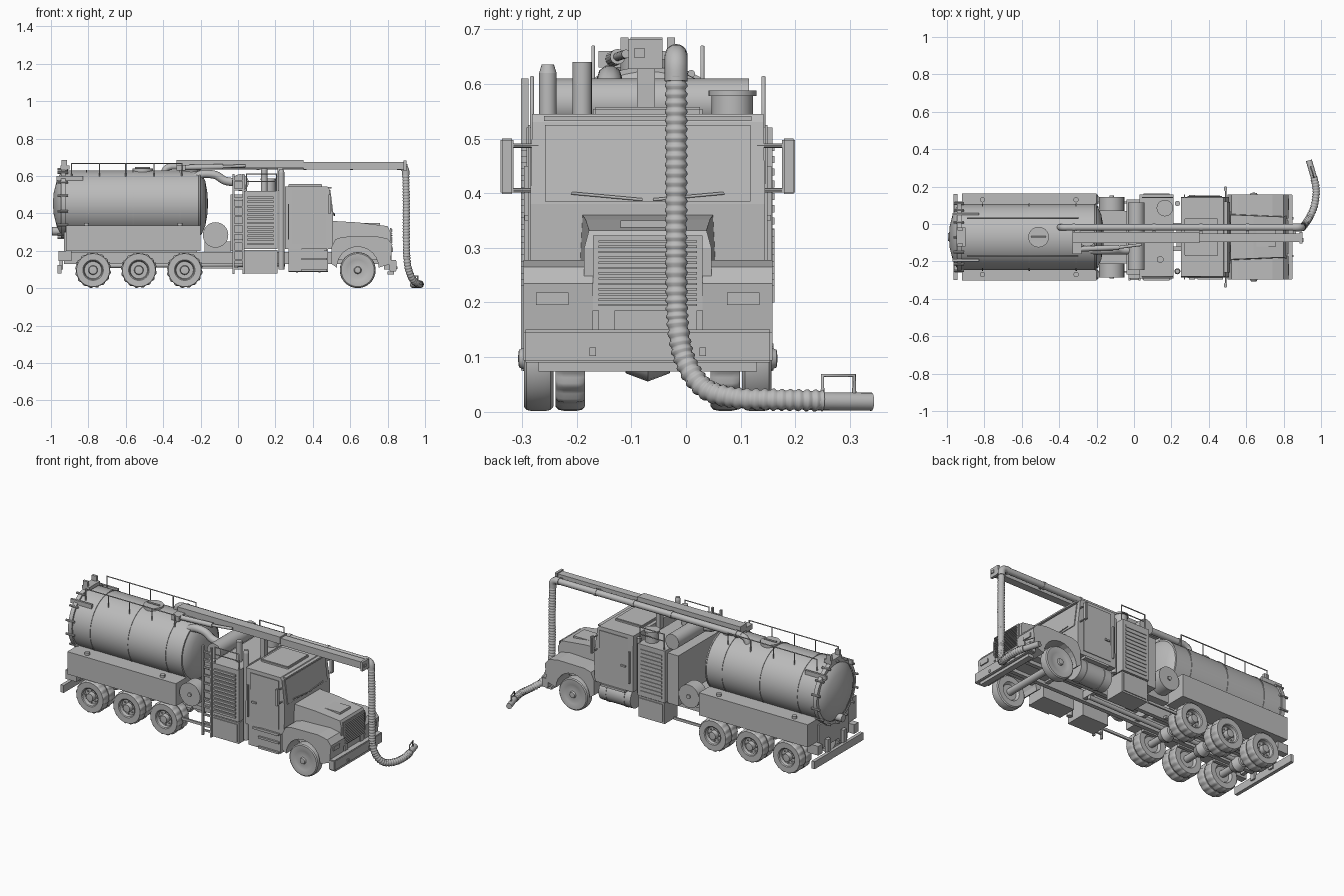
import bpy, bmesh, math
from mathutils import Vector, Matrix

CY = -0.07                       # truck centre line
SIDES = ((-1, "right"), (1, "left"))
grey = bpy.data.materials.new("plain grey")
grey.diffuse_color = (0.5, 0.5, 0.5, 1)


def add(name, bm, smooth=False):
    bmesh.ops.remove_doubles(bm, verts=bm.verts, dist=1e-5)
    bmesh.ops.recalc_face_normals(bm, faces=bm.faces)
    me = bpy.data.meshes.new(name)
    bm.to_mesh(me)
    bm.free()
    me.materials.append(grey)
    if smooth:
        me.shade_smooth()
        me.set_sharp_from_angle(angle=math.radians(35))
    ob = bpy.data.objects.new(name, me)
    bpy.context.collection.objects.link(ob)
    return ob


def box(name, x0, x1, y0, y1, z0, z1, bevel=0):
    bm = bmesh.new()
    m = Matrix.Translation(((x0 + x1) / 2, (y0 + y1) / 2, (z0 + z1) / 2)) @ \
        Matrix.Diagonal((x1 - x0, abs(y1 - y0), z1 - z0, 1))
    bmesh.ops.create_cube(bm, size=1, matrix=m)
    if bevel:
        bmesh.ops.bevel(bm, geom=bm.edges[:], offset=bevel, segments=2, affect='EDGES')
    return add(name, bm)


def pair(name, x0, x1, o0, o1, z0, z1, bevel=0):
    """Box on both sides, o = distance from the centre line."""
    for s, tag in SIDES:
        box(f"{name}_{tag}", x0, x1, CY + s * o0, CY + s * o1, z0, z1, bevel)


def prism(name, prof, y0, y1, taper=None):
    """Extrude an (x, z) profile along y; taper(x, z) scales the width."""
    bm = bmesh.new()
    c, h = (y0 + y1) / 2, (y1 - y0) / 2
    rows = [[bm.verts.new((x, c + s * h * (taper(x, z) if taper else 1), z)) for x, z in prof]
            for s in (-1, 1)]
    bm.faces.new(rows[0])
    bm.faces.new(rows[1])
    for i in range(len(prof)):
        j = (i + 1) % len(prof)
        bm.faces.new((rows[0][i], rows[0][j], rows[1][j], rows[1][i]))
    return add(name, bm)


def lathe(name, prof, loc, axis, seg=32, lug=0):
    """Spin (radius, offset) points about an axis; lug cuts tread grooves."""
    bm = bmesh.new()
    rmax = max(r for r, _ in prof)
    rings = []
    for i in range(seg):
        a = 2 * math.pi * i / seg
        ring = []
        for r, t in prof:
            if lug and r > rmax - 0.004 and i % 4 < 2:
                r -= lug
            u, v = r * math.cos(a), r * math.sin(a)
            p = {'x': (t, u, v), 'y': (u, t, v), 'z': (u, v, t)}[axis]
            ring.append(bm.verts.new(Vector(loc) + Vector(p)))
        rings.append(ring)
    for i in range(seg):
        a, b = rings[i], rings[(i + 1) % seg]
        for k in range(len(prof) - 1):
            bm.faces.new((a[k], a[k + 1], b[k + 1], b[k]))
    return add(name, bm, True)


def cyl(name, p0, p1, r, r2=None, seg=16):
    p0, p1 = Vector(p0), Vector(p1)
    d = p1 - p0
    m = Matrix.Translation((p0 + p1) / 2) @ d.to_track_quat('Z', 'Y').to_matrix().to_4x4()
    bm = bmesh.new()
    bmesh.ops.create_cone(bm, cap_ends=True, segments=seg, radius1=r,
                          radius2=r if r2 is None else r2, depth=d.length, matrix=m)
    return add(name, bm, seg > 6)


def spline(pts, n):
    """Smooth path through the points."""
    p = [Vector(q) for q in pts]
    p = [2 * p[0] - p[1]] + p + [2 * p[-1] - p[-2]]
    out = []
    for a, b, c, d in zip(p, p[1:], p[2:], p[3:]):
        k = max(2, round((c - b).length / n))
        for i in range(k):
            t = i / k
            out.append(0.5 * (2 * b + (c - a) * t + (2 * a - 5 * b + 4 * c - d) * t * t
                              + (3 * b - a - 3 * c + d) * t ** 3))
    return out + [p[-2]]


def tube(name, pts, r, rib=None, res=3):
    cu = bpy.data.curves.new(name, 'CURVE')
    cu.dimensions, cu.bevel_depth, cu.bevel_resolution = '3D', r, res
    cu.use_fill_caps = True
    sp = cu.splines.new('POLY')
    sp.points.add(len(pts) - 1)
    for i, q in enumerate(pts):
        sp.points[i].co = (*q, 1)
        sp.points[i].radius = rib / r if rib and i % 4 < 2 else 1
    cu.materials.append(grey)
    ob = bpy.data.objects.new(name, cu)
    bpy.context.collection.objects.link(ob)
    bpy.ops.object.select_all(action='DESELECT')
    ob.select_set(True)
    bpy.context.view_layer.objects.active = ob
    bpy.ops.object.convert(target='MESH')
    return ob


# Chassis, axles and rear bumper
pair("frame_rail", -0.93, 0.80, 0.05, 0.075, 0.13, 0.195)
for i, x in enumerate((-0.9, -0.65, -0.4, -0.12, 0.24, 0.5)):
    box(f"cross_member_{i}", x - 0.012, x + 0.012, CY - 0.06, CY + 0.06, 0.14, 0.185)
pair("rear_bracket", -0.96, -0.89, 0.15, 0.19, 0.145, 0.2)
pair("bumper_hanger", -0.955, -0.935, 0.06, 0.09, 0.1, 0.2)
box("rear_bumper", -0.965, -0.945, CY - 0.23, CY + 0.23, 0.08, 0.125)
box("rear_panel", -0.93, -0.91, CY - 0.14, CY + 0.14, 0.15, 0.3)
pair("side_guard", -0.2, 0.0, 0.18, 0.19, 0.105, 0.12)
cyl("drive_shaft", (-0.775, CY, 0.12), (0.25, CY, 0.13), 0.013)

# Wheels
tyre = [(0.055, -0.026), (0.088, -0.027), (0.094, -0.022), (0.096, -0.012),
        (0.096, 0.012), (0.094, 0.022), (0.088, 0.027), (0.055, 0.026)]
dish = [(0.055, 0.026), (0.05, 0.022), (0.046, 0.004), (0.025, 0.004), (0.022, 0.03), (0.0, 0.032)]
flat = [(0.055, 0.026), (0.05, 0.024), (0.02, 0.027), (0.016, 0.036), (0, 0.038)]
back = [(0.0, -0.012), (0.045, -0.012), (0.055, -0.026)]
for n, x in enumerate((-0.775, -0.53, -0.285, 0.64)):
    rear = x < 0
    cyl(f"axle_{n}", (x, CY - 0.2, 0.097), (x, CY + 0.2, 0.097), 0.02)
    if rear:
        lathe(f"differential_{n}", [(0, -.05), (.03, -.04), (.045, 0), (.03, .04), (0, .05)], (x, CY, 0.1), 'y', 16)
        pair(f"leaf_spring_{n}", x - 0.09, x + 0.09, 0.08, 0.1, 0.125, 0.14)
    for s, tag in SIDES:
        for k, o in enumerate((0.2, 0.142) if rear else (0.2,)):
            prof = back + tyre[1:] + (dish if rear else flat)[1:]
            lathe(f"wheel_{n}_{k}_{tag}", [(r, t * s) for r, t in prof],
                  (x, CY + s * o, 0.097), 'y', 64, 0.005 if rear else 0)
        if rear:
            for b in range(8):
                a = b * math.pi / 4
                c = (x + 0.035 * math.cos(a), CY + s * 0.203, 0.097 + 0.035 * math.sin(a))
                cyl(f"wheel_nut_{n}_{b}_{tag}", c, (c[0], c[1] + s * 0.008, c[2]), 0.004, seg=6)

# Tank, rear door, bands and side lockers
R, TZ = 0.177, 0.453
lathe("tank", [(0, -0.99), (0.06, -0.985), (0.12, -0.97), (0.16, -0.95), (R, -0.93), (R, -0.21),
               (0.165, -0.195), (0.12, -0.175), (0.06, -0.164), (0, -0.16)], (0, CY, TZ), 'x', 48)
for n, (x, w, e) in enumerate(((-0.935, 0.012, 0.009), (-0.81, 0.004, 0.003), (-0.56, 0.004, 0.003),
                               (-0.31, 0.004, 0.003), (-0.205, 0.004, 0.002))):
    lathe(f"tank_band_{n}", [(R - .01, -w), (R + e, -w), (R + e, w), (R - .01, w)], (x, CY, TZ), 'x', 48)
for i in range(14):
    a = 2 * math.pi * (i + 0.5) / 14
    y, z = CY + 0.184 * math.cos(a), TZ + 0.184 * math.sin(a)
    cyl(f"door_latch_{i}", (-0.965, y, z), (-0.91, y, z), 0.007, seg=8)
box("door_hinge", -0.95, -0.9, CY - 0.05, CY + 0.05, 0.635, 0.655)
pair("hinge_post", -0.945, -0.915, 0.035, 0.05, 0.63, 0.685)
pair("hinge_arm", -0.97, -0.83, 0.118, 0.13, 0.575, 0.6)
cyl("rear_valve", (-0.995, CY, 0.305), (-0.93, CY, 0.305), 0.022)
pair("side_locker", -0.92, -0.2, 0.10, 0.232, 0.2, 0.335)
box("tank_cradle", -0.9, -0.22, CY - 0.1, CY + 0.1, 0.19, 0.31)
for s, tag in SIDES:
    for x in (-0.81, -0.31):
        cyl(f"locker_cap_{tag}", (x, CY + s * 0.2, 0.33), (x, CY + s * 0.2, 0.35), 0.014)
    # Walkway rail on the tank
    y = CY + s * 0.1
    tube(f"tank_rail_{tag}", [(-0.89, y, 0.6), (-0.89, y, 0.668), (-0.3, y, 0.668), (-0.3, y, 0.6)], 0.004, res=1)
    for x in (-0.74, -0.6, -0.45):
        cyl(f"rail_post_{tag}", (x, y, 0.59), (x, y, 0.668), 0.003, seg=8)
    # Round drum between tank and cabinet
    cyl(f"drum_{tag}", (-0.12, CY + s * 0.14, 0.285), (-0.12, CY + s * 0.215, 0.285), 0.068, seg=32)
    cyl(f"drum_hub_{tag}", (-0.12, CY + s * 0.21, 0.285), (-0.12, CY + s * 0.222, 0.285), 0.012)
box("drum_bridge", -0.18, -0.04, CY - 0.14, CY + 0.14, 0.19, 0.25)
cyl("manhole", (-0.51, CY, 0.61), (-0.51, CY, 0.64), 0.055, seg=24)
cyl("manhole_handle", (-0.55, CY, 0.644), (-0.47, CY, 0.644), 0.005, seg=8)

# Equipment cabinet with louvres, lower boxes and rail
box("cabinet", 0.03, 0.21, CY - 0.222, CY + 0.228, 0.21, 0.52)
box("cabinet_rear", -0.04, 0.03, CY - 0.2, CY + 0.2, 0.2, 0.5)
pair("lower_box", 0.035, 0.21, 0.1, 0.222, 0.08, 0.205)
pair("lower_box_lid", 0.045, 0.2, 0.222, 0.227, 0.09, 0.195)
for i in range(12):
    z = 0.23 + i * 0.0225
    pair(f"louvre_{i}", 0.05, 0.19, 0.215, 0.232, z, z + 0.013)
for s, tag in SIDES:
    y = CY + s * 0.212
    tube(f"cabinet_rail_{tag}", [(0.045, y, 0.52), (0.045, y, 0.612), (0.205, y, 0.612), (0.205, y, 0.52)], 0.004, res=1)
    tube(f"cabinet_rail_middle_{tag}", [(0.045, y, 0.57), (0.205, y, 0.57)], 0.003, res=1)
cyl("filter_drum", (0.012, -0.245, 0.565), (0.012, 0.115, 0.565), 0.045, seg=24)
cyl("air_cleaner", (0.165, 0.085, 0.52), (0.165, 0.085, 0.578), 0.038, seg=24)
cyl("air_cleaner_lid", (0.165, 0.085, 0.578), (0.165, 0.085, 0.588), 0.044, seg=24)
cyl("vent_pipe", (0.14, -0.19, 0.52), (0.14, -0.19, 0.64), 0.018)
cyl("exhaust_stack", (0.232, -0.253, 0.1), (0.232, -0.253, 0.62), 0.016)
cyl("exhaust_tip", (0.232, -0.253, 0.62), (0.232, -0.253, 0.636), 0.016, 0.011)
cyl("left_stack", (0.232, 0.11, 0.2), (0.232, 0.11, 0.53), 0.014)

# Ladder
for x in (-0.025, 0.03):
    box("ladder_rail", x - 0.005, x + 0.005, -0.302, -0.288, 0.075, 0.61)
for i in range(11):
    z = 0.1 + i * 0.047
    box(f"ladder_rung_{i}", -0.025, 0.03, -0.3, -0.29, z, z + 0.01)
for z in (0.25, 0.47):
    box("ladder_bracket", -0.03, 0.035, -0.292, -0.25, z, z + 0.012)

# Cab
prism("cab", [(0.25, 0.21), (0.505, 0.21), (0.508, 0.38), (0.488, 0.53), (0.478, 0.545), (0.25, 0.545)],
      CY - 0.215, CY + 0.215, lambda x, z: 1 if z < 0.5 else 0.985)
box("roof_panel", 0.27, 0.45, CY - 0.1, CY + 0.1, 0.54, 0.558, 0.004)
box("sun_visor", 0.47, 0.5, CY - 0.19, CY + 0.19, 0.532, 0.541)
prism("windscreen", [(0.506, 0.385), (0.512, 0.385), (0.494, 0.525), (0.488, 0.525)], CY - 0.188, CY + 0.188)
for s, tag in SIDES:
    tube(f"wiper_{tag}", [(0.516, CY + s * 0.01, 0.388), (0.514, CY + s * 0.14, 0.4)], 0.003, res=1)
    cyl(f"mirror_arm_low_{tag}", (0.49, CY + s * 0.2, 0.405), (0.49, CY + s * 0.255, 0.405), 0.004, seg=8)
    cyl(f"mirror_arm_high_{tag}", (0.49, CY + s * 0.2, 0.487), (0.49, CY + s * 0.255, 0.487), 0.004, seg=8)
pair("mirror", 0.482, 0.498, 0.246, 0.27, 0.398, 0.5, 0.003)
pair("door", 0.285, 0.47, 0.215, 0.219, 0.235, 0.525)
pair("grab_handle", 0.266, 0.274, 0.215, 0.227, 0.26, 0.45)
pair("door_handle", 0.295, 0.325, 0.218, 0.226, 0.35, 0.36)

# Step box, fuel tank
box("step_box", 0.27, 0.48, CY - 0.215, CY - 0.1, 0.09, 0.21)
for z in (0.09, 0.15, 0.2):
    box("step", 0.34, 0.475, CY - 0.226, CY - 0.2, z, z + 0.012)
cyl("fuel_tank", (0.27, CY + 0.15, 0.15), (0.48, CY + 0.15, 0.15), 0.063, seg=24)
for x in (0.31, 0.43):
    cyl("fuel_strap", (x, CY + 0.15, 0.15), (x + 0.012, CY + 0.15, 0.15), 0.066, seg=24)
pair("cab_step", 0.3, 0.46, 0.18, 0.222, 0.195, 0.208)

# Hood, grille, fenders and front bumper
prism("hood", [(0.5, 0.15), (0.812, 0.15), (0.815, 0.3), (0.8, 0.332), (0.64, 0.352), (0.5, 0.36)],
      CY - 0.13, CY + 0.13, lambda x, z: (0.92 if z > 0.31 else 1) * (1 - 0.1 * max(0, x - 0.5) / 0.3))
box("grille", 0.813, 0.82, CY - 0.1, CY + 0.1, 0.185, 0.322)
for i in range(13):
    z = 0.193 + i * 0.0097
    box(f"grille_bar_{i}", 0.818, 0.826, CY - 0.09, CY + 0.09, z, z + 0.004)
box("hood_ridge", 0.52, 0.76, CY - 0.05, CY + 0.05, 0.335, 0.35)
arch = [(0.64 + 0.112 * math.cos(a), 0.11 + 0.112 * math.sin(a))
        for a in (math.pi * i / 12 for i in range(13))]
fender = [(0.815, 0.13), (0.825, 0.235), (0.8, 0.265), (0.74, 0.278), (0.56, 0.275), (0.52, 0.262),
          (0.5, 0.22), (0.5, 0.13)] + arch[::-1]
for s, tag in SIDES:
    a, b = sorted((CY + s * 0.1, CY + s * 0.228))
    prism(f"fender_{tag}", fender, a, b)
pair("headlight", 0.815, 0.828, 0.145, 0.205, 0.195, 0.218)
pair("bumper_mount", 0.78, 0.82, 0.06, 0.09, 0.1, 0.185)
box("front_bumper", 0.808, 0.848, CY - 0.228, CY + 0.228, 0.09, 0.15, 0.004)
box("bumper_lip", 0.8, 0.835, CY - 0.2, CY + 0.2, 0.073, 0.09)
pair("tow_hook", 0.846, 0.853, 0.095, 0.107, 0.102, 0.117)

# Boom, turret and boom rest
cyl("turret", (-0.25, CY, 0.6), (-0.25, CY, 0.65), 0.05, seg=24)
box("boom_outer", -0.33, 0.35, -0.102, -0.043, 0.643, 0.685)
box("boom_inner", 0.35, 0.885, -0.096, -0.05, 0.635, 0.676)
box("boom_end", 0.885, 0.9, -0.105, -0.043, 0.627, 0.682)
box("boom_end_plate", 0.9, 0.905, -0.095, -0.075, 0.648, 0.665)
box("boom_rest", 0.212, 0.24, -0.09, -0.057, 0.52, 0.645)
cyl("lift_cylinder", (-0.32, -0.135, 0.645), (-0.08, -0.125, 0.65), 0.014)
cyl("lift_rod", (-0.08, -0.125, 0.65), (0.04, -0.11, 0.655), 0.008)
box("lift_mount", -0.33, -0.28, -0.16, -0.1, 0.63, 0.66)
cyl("boom_pipe", (-0.36, -0.018, 0.652), (0.86, -0.018, 0.652), 0.018, seg=20)
tube("pipe_inlet", spline([(-0.35, -0.018, 0.652), (-0.385, -0.018, 0.64), (-0.4, -0.018, 0.6)], 0.01), 0.018)
for x in (-0.33, 0.1, 0.35, 0.6, 0.85):
    cyl("pipe_clamp", (x, -0.018, 0.652), (x + 0.015, -0.018, 0.652), 0.021, seg=20)
    box("pipe_bracket", x, x + 0.015, -0.055, -0.025, 0.645, 0.66)
tube("tank_outlet", spline([(-0.24, -0.14, 0.585), (-0.19, -0.14, 0.61), (-0.12, -0.14, 0.605),
                            (-0.07, -0.14, 0.575), (0.0, -0.14, 0.565)], 0.012), 0.023)

# Suction hose with ribs and nozzle
tube("pipe_elbow", spline([(0.85, -0.018, 0.652), (0.878, -0.018, 0.65), (0.894, -0.018, 0.635),
                           (0.897, -0.018, 0.605)], 0.006), 0.021)
hose = [(0.897, -0.018, 0.615), (0.9, -0.018, 0.45), (0.9, -0.018, 0.28), (0.903, -0.015, 0.16),
        (0.915, 0.0, 0.09), (0.938, 0.035, 0.042), (0.962, 0.09, 0.025), (0.973, 0.15, 0.022),
        (0.972, 0.2, 0.021), (0.962, 0.25, 0.02)]
tube("suction_hose", spline(hose, 0.004), 0.0175, rib=0.0205)
cyl("nozzle", (0.966, 0.235, 0.019), (0.935, 0.34, 0.018), 0.0165, seg=20)
tube("nozzle_handle", [(0.962, 0.25, 0.03), (0.962, 0.25, 0.066), (0.944, 0.308, 0.066), (0.944, 0.308, 0.03)], 0.004, res=1)
